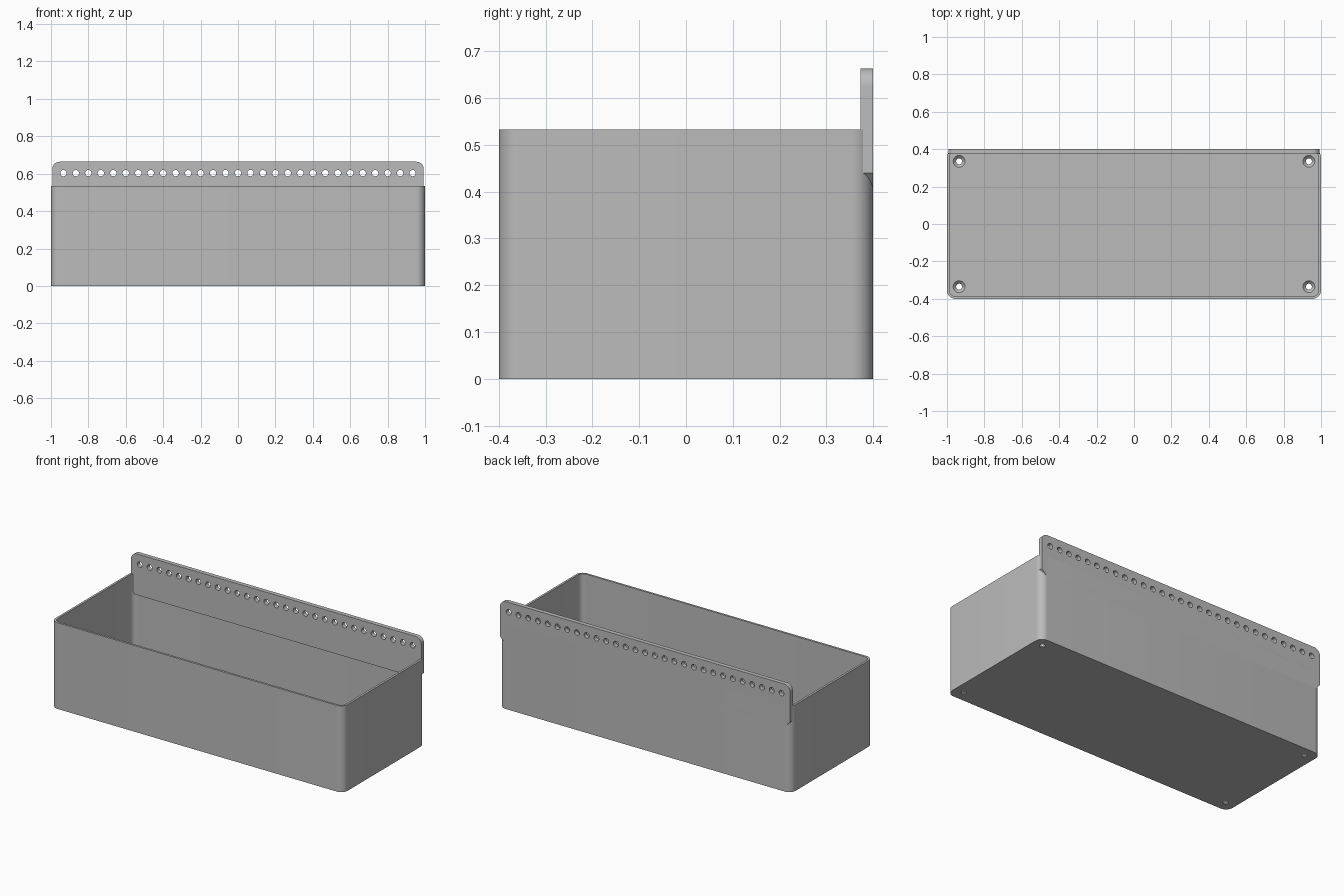
import bpy, bmesh
from math import cos, sin, pi, radians
from mathutils import Matrix, Vector

default = bpy.data.objects.get("Cube")
if default:
    bpy.data.objects.remove(default, do_unlink=True)

# Main dimensions
W, D, H = 1.0, 0.4, 0.533          # half width, half depth, box height
WALL, FLOOR, R = 0.0133, 0.02, 0.045
PLATE_W, PLATE_FRONT, PLATE_TOP = 0.993, 0.373, 0.664

grey = bpy.data.materials.new("plain_grey")
grey.use_nodes = True
colour = (0.5, 0.5, 0.5, 1)
grey.diffuse_color = colour
grey.node_tree.nodes["Principled BSDF"].inputs["Base Color"].default_value = colour


def make_object(name, bm):
    bmesh.ops.recalc_face_normals(bm, faces=bm.faces[:])
    mesh = bpy.data.meshes.new(name)
    bm.to_mesh(mesh)
    bm.free()
    mesh.materials.append(grey)
    obj = bpy.data.objects.new(name, mesh)
    bpy.context.scene.collection.objects.link(obj)
    return obj


def arc(cx, cy, r, start, steps=10):
    """Quarter circle, counter-clockwise from the start angle in degrees."""
    return [(cx + r * cos(radians(start) + pi / 2 * i / steps),
             cy + r * sin(radians(start) + pi / 2 * i / steps))
            for i in range(steps + 1)]


def rounded_rect(hw, hd, r):
    x, y = hw - r, hd - r
    return arc(x, y, r, 0) + arc(-x, y, r, 90) + arc(-x, -y, r, 180) + arc(x, -y, r, 270)


def prism(name, points, offset):
    """Extrude a closed outline of 3D points along an offset."""
    bm = bmesh.new()
    face = bm.faces.new([bm.verts.new(p) for p in points])
    ext = bmesh.ops.extrude_face_region(bm, geom=[face], use_keep_orig=True)
    moved = [g for g in ext["geom"] if isinstance(g, bmesh.types.BMVert)]
    bmesh.ops.translate(bm, verts=moved, vec=Vector(offset))
    return make_object(name, bm)


def cones(name, matrices, r1, r2, depth):
    """A set of separate capped cones or cylinders in one mesh."""
    bm = bmesh.new()
    for m in matrices:
        bmesh.ops.create_cone(bm, cap_ends=True, segments=24, radius1=r1,
                              radius2=r2, depth=depth, matrix=m)
    return make_object(name, bm)


def cut(obj, cutter):
    """Subtract a cutter, bake the result and remove the cutter."""
    cutter.hide_render = True
    mod = obj.modifiers.new("cut", "BOOLEAN")
    mod.operation, mod.solver, mod.object = "DIFFERENCE", "EXACT", cutter
    graph = bpy.context.evaluated_depsgraph_get()
    baked = bpy.data.meshes.new_from_object(obj.evaluated_get(graph))
    obj.modifiers.clear()
    obj.data = baked
    bpy.data.objects.remove(cutter, do_unlink=True)


# Open box with rounded upright corners
box = prism("planter_box", [(x, y, 0) for x, y in rounded_rect(W, D, R)], (0, 0, H))
cavity = rounded_rect(W - WALL, D - WALL, R - WALL)
cut(box, prism("cavity_cutter", [(x, y, FLOOR) for x, y in cavity], (0, 0, 1)))

# Countersunk screw holes in the floor
corners = [(sx * 0.935, sy * 0.335) for sx in (-1, 1) for sy in (-1, 1)]
cut(box, cones("drill_cutter", [Matrix.Translation((x, y, 0)) for x, y in corners],
               0.016, 0.016, 0.1))
cut(box, cones("countersink_cutter",
               [Matrix.Translation((x, y, 0.014)) for x, y in corners],
               0.016, 0.036, 0.02))

# Back mounting plate: rounded top corners, chamfered bottom corners
r = 0.04
x, z = PLATE_W - r, PLATE_TOP - r
outline = arc(x, z, r, 0) + arc(-x, z, r, 90)
outline += [(-PLATE_W, 0.44), (-0.965, 0.41), (0.965, 0.41), (PLATE_W, 0.44)]
plate = prism("mounting_plate", [(px, PLATE_FRONT, pz) for px, pz in outline],
              (0, D - PLATE_FRONT, 0))

# Row of evenly spaced holes through the plate
turn = Matrix.Rotation(pi / 2, 4, "X")
row = [Matrix.Translation((i / 15, D, 0.603)) @ turn for i in range(-14, 15)]
cut(plate, cones("plate_hole_cutter", row, 0.017, 0.017, 0.2))

# Smooth the rounded corners and holes, keep the edges sharp
for obj in (box, plate):
    bpy.ops.object.select_all(action="DESELECT")
    obj.select_set(True)
    bpy.context.view_layer.objects.active = obj
    bpy.ops.object.shade_smooth_by_angle(angle=radians(30))
